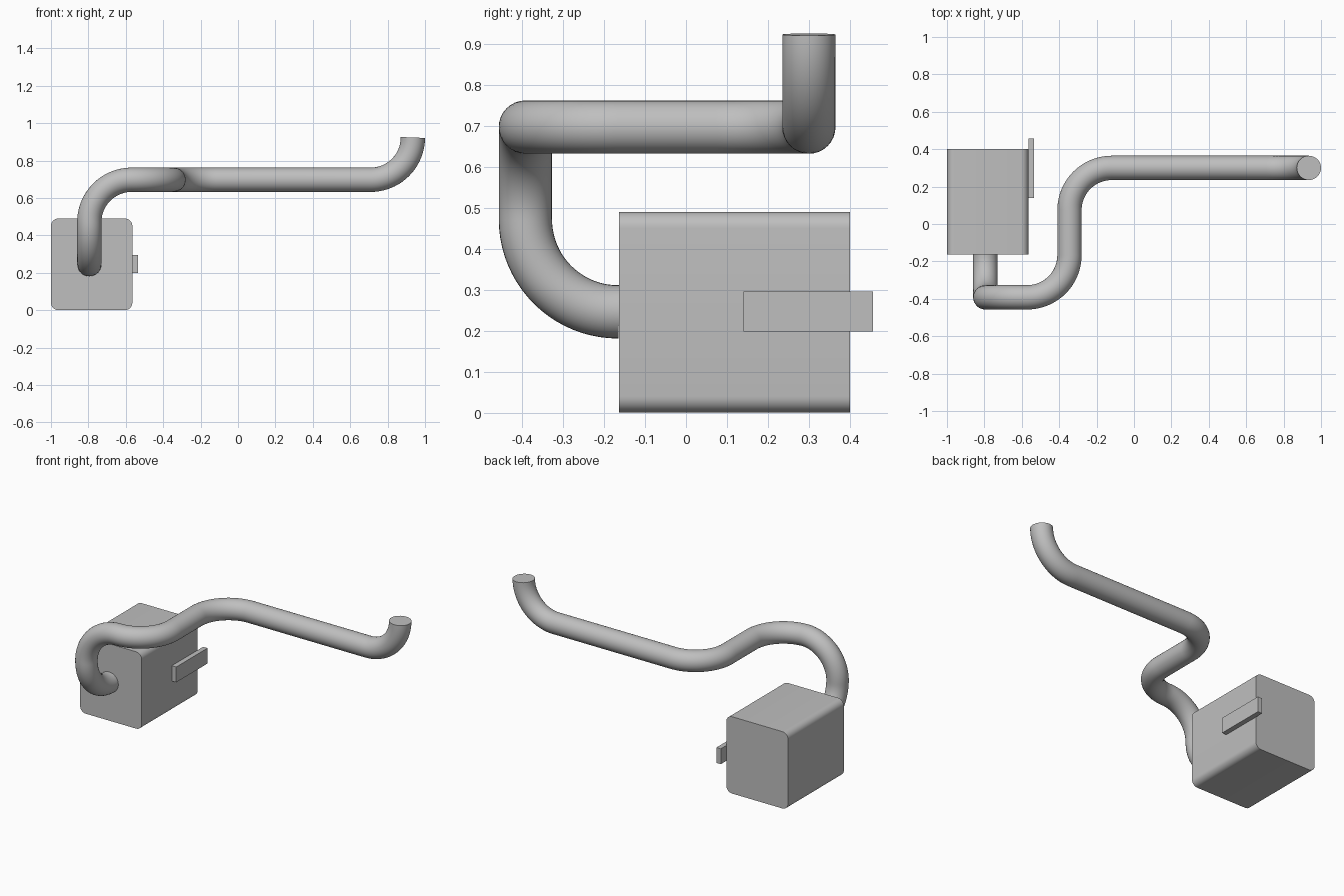
import bpy, bmesh, math
from mathutils import Vector

cube = bpy.data.objects.get("Cube")
if cube:
    bpy.data.objects.remove(cube, do_unlink=True)

grey = bpy.data.materials.new("plain_grey")
grey.use_nodes = True
COLOUR = (0.52, 0.52, 0.52, 1)
grey.diffuse_color = COLOUR
grey.node_tree.nodes["Principled BSDF"].inputs["Base Color"].default_value = COLOUR


def activate(obj):
    bpy.ops.object.select_all(action='DESELECT')
    obj.select_set(True)
    bpy.context.view_layer.objects.active = obj


def add_box(name, low, high, round_radius=0.0):
    """Box between two corners, optionally rounding the edges that run along y."""
    low, high = Vector(low), Vector(high)
    bm = bmesh.new()
    bmesh.ops.create_cube(bm, size=1)
    for v in bm.verts:
        v.co = (low + high) / 2 + v.co * (high - low)
    if round_radius:
        edges = [e for e in bm.edges
                 if abs((e.verts[0].co - e.verts[1].co).normalized().y) > 0.9]
        bmesh.ops.bevel(bm, geom=edges, offset=round_radius, segments=8,
                        profile=0.5, affect='EDGES')
    mesh = bpy.data.meshes.new(name)
    bm.to_mesh(mesh)
    bm.free()
    mesh.materials.append(grey)
    obj = bpy.data.objects.new(name, mesh)
    bpy.context.collection.objects.link(obj)
    if round_radius:
        activate(obj)
        bpy.ops.object.shade_smooth_by_angle(angle=math.radians(30))
    return obj


def rounded_path(corners, radius, steps=20):
    """Polyline whose right-angled corners are replaced by arcs."""
    corners = [Vector(c) for c in corners]
    path = [corners[0]]
    for before, corner, after in zip(corners, corners[1:], corners[2:]):
        back = (before - corner).normalized() * radius
        ahead = (after - corner).normalized() * radius
        centre = corner + back + ahead
        for i in range(steps + 1):
            a = math.pi / 2 * i / steps
            path.append(centre - ahead * math.cos(a) - back * math.sin(a))
    path.append(corners[-1])
    clean = path[:1]
    for p in path[1:]:
        if (p - clean[-1]).length > 0.004:
            clean.append(p)
    return clean


def add_pipe(name, points, radius):
    curve = bpy.data.curves.new(name, 'CURVE')
    curve.dimensions = '3D'
    curve.bevel_depth = radius
    curve.bevel_resolution = 14
    curve.use_fill_caps = True
    spline = curve.splines.new('POLY')
    spline.points.add(len(points) - 1)
    for target, p in zip(spline.points, points):
        target.co = (*p, 1)
    obj = bpy.data.objects.new(name, curve)
    bpy.context.collection.objects.link(obj)
    activate(obj)
    bpy.ops.object.convert(target='MESH')
    obj = bpy.context.view_layer.objects.active
    # Weld the caps to the tube
    bm = bmesh.new()
    bm.from_mesh(obj.data)
    bmesh.ops.remove_doubles(bm, verts=bm.verts, dist=0.0005)
    bmesh.ops.recalc_face_normals(bm, faces=bm.faces)
    bm.to_mesh(obj.data)
    bm.free()
    obj.data.materials.clear()
    obj.data.materials.append(grey)
    bpy.ops.object.shade_smooth_by_angle(angle=math.radians(30))
    return obj


# Housing with rounded long edges, and the flat tab on its side
add_box("housing", (-1, -0.163, 0), (-0.565, 0.4, 0.49), 0.04)
add_box("side_tab", (-0.565, 0.14, 0.198), (-0.534, 0.456, 0.296))

# Pipe leaving the housing front, rising, snaking round and ending upright
pipe_x, front_y, back_y, run_z = -0.795, -0.392, 0.3, 0.697
corners = [
    (pipe_x, -0.163, 0.246),
    (pipe_x, front_y, 0.246),
    (pipe_x, front_y, run_z),
    (-0.345, front_y, run_z),
    (-0.345, back_y, run_z),
    (0.935, back_y, run_z),
    (0.935, back_y, 0.923),
]
add_pipe("bent_pipe", rounded_path(corners, 0.226), 0.065)
